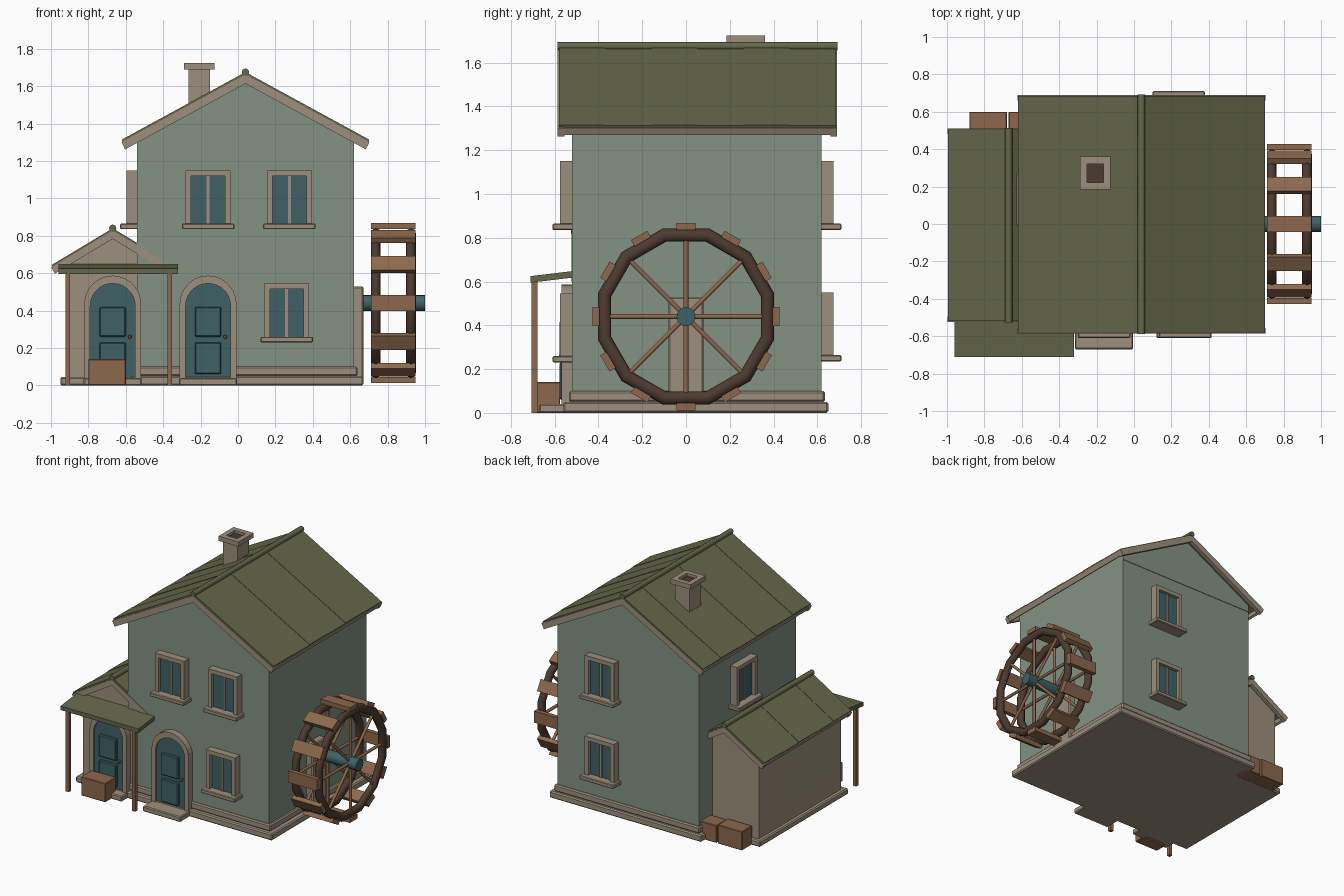
import bpy, bmesh, math
from mathutils import Matrix, Vector

cube = bpy.data.objects.get("Cube")
if cube:
    bpy.data.objects.remove(cube, do_unlink=True)


def material(name, rgb):
    m = bpy.data.materials.new(name)
    m.use_nodes = True
    m.diffuse_color = (*rgb, 1)
    m.node_tree.nodes["Principled BSDF"].inputs["Base Color"].default_value = (*rgb, 1)
    return m


SAGE = material("sage plaster", (0.23, 0.29, 0.225))
OLIVE = material("olive roof", (0.13, 0.137, 0.07))
TAN = material("tan stone", (0.34, 0.275, 0.205))
TEAL = material("teal paint", (0.05, 0.12, 0.135))
WOOD = material("warm wood", (0.27, 0.14, 0.075))
DARK = material("dark wood", (0.075, 0.043, 0.029))


def finish(name, bm, mat, smooth=False, matrix=None):
    bmesh.ops.recalc_face_normals(bm, faces=bm.faces)
    mesh = bpy.data.meshes.new(name)
    bm.to_mesh(mesh)
    bm.free()
    ob = bpy.data.objects.new(name, mesh)
    bpy.context.collection.objects.link(ob)
    mesh.materials.append(mat)
    if matrix:
        mesh.transform(matrix)
    for p in mesh.polygons:
        p.use_smooth = smooth
    return ob


def box(name, mat, x, y, z, bevel=0.0, matrix=None):
    """Box from (min, max) ranges on each axis."""
    bm = bmesh.new()
    bmesh.ops.create_cube(bm, size=1)
    for v in bm.verts:
        v.co = [(r[0] + r[1]) / 2 + c * (r[1] - r[0]) for r, c in zip((x, y, z), v.co)]
    if bevel:
        bmesh.ops.bevel(bm, geom=bm.edges[:], offset=bevel, segments=1, affect='EDGES')
    return finish(name, bm, mat, matrix=matrix)


def prism(name, mat, outline, y0, y1):
    """Extrude an x-z outline along y."""
    bm = bmesh.new()
    face = bm.faces.new([bm.verts.new((px, y0, pz)) for px, pz in outline])
    ext = bmesh.ops.extrude_face_region(bm, geom=[face])["geom"]
    for v in ext:
        if isinstance(v, bmesh.types.BMVert):
            v.co.y = y1
    return finish(name, bm, mat)


def rod(name, mat, a, b, r, sides=8):
    a, b = Vector(a), Vector(b)
    bm = bmesh.new()
    bmesh.ops.create_cone(bm, cap_ends=True, segments=sides, radius1=r, radius2=r, depth=(b - a).length)
    turn = (b - a).to_track_quat('Z', 'Y').to_matrix().to_4x4()
    ob = finish(name, bm, mat, True, Matrix.Translation((a + b) / 2) @ turn)
    for p in ob.data.polygons:
        p.use_smooth = len(p.vertices) == 4
    return ob


def gable_roof(name, ax, az, half, ez, y0, y1, panels, board):
    """Panelled slopes with verge boards, eave boards and a ridge roll."""
    slope = (az - ez) / half

    def strip(side, top, thick, start, end):
        tilt = thick * slope * 0.7
        return [(ax + side * start, az - slope * start - top),
                (ax + side * end, az - slope * end - top),
                (ax + side * (end - tilt), az - slope * (end - tilt) - top - thick),
                (ax + side * start, az - slope * start - top - thick)]

    step = (y1 - y0) / panels
    for side, label in ((-1, "right"), (1, "left")):
        for i in range(panels):
            prism(f"{name}_{label}_panel_{i}", OLIVE, strip(side, 0.003 * (i % 2), 0.02, 0, half),
                  y0 + i * step, y0 + (i + 1) * step)
        for end, ya in (("front", y0 - 0.006), ("back", y1 - 0.024)):
            prism(f"{name}_{label}_{end}_verge", TAN, strip(side, 0.012, board, 0, half + 0.003), ya, ya + 0.03)
        prism(f"{name}_{label}_eave_board", TAN, strip(side, 0.014, board * 0.8, half - 0.03, half), y0, y1)
    rod(f"{name}_ridge", OLIVE, (ax, y0 - 0.008, az), (ax, y1 + 0.008, az), 0.02)


def window(name, x, y, z, turn):
    """Framed two-pane window; z is the sill underside."""
    m = Matrix.Translation((x, y, z)) @ Matrix.Rotation(turn, 4, 'Z')
    box(name + "_glass", TEAL, (-0.1, 0.1), (-0.03, 0.01), (0.03, 0.3), matrix=m)
    box(name + "_mullion", TAN, (-0.008, 0.008), (-0.038, 0), (0.03, 0.3), matrix=m)
    box(name + "_head", TAN, (-0.12, 0.12), (-0.055, 0.01), (0.285, 0.315), matrix=m)
    box(name + "_sill", TAN, (-0.14, 0.14), (-0.09, 0.01), (0, 0.03), 0.005, m)
    for s in (-1, 1):
        box(f"{name}_jamb_{s}", TAN, sorted((s * 0.09, s * 0.12)), (-0.055, 0.01), (0.03, 0.29), matrix=m)


def arch(cx, r, z0, spring, n=14):
    curve = [(cx + r * math.cos(math.pi * i / n), spring + r * math.sin(math.pi * i / n)) for i in range(n + 1)]
    return [(cx + r, z0)] + curve + [(cx - r, z0)]


def door(name, cx, step_front):
    prism(name + "_leaf", TEAL, arch(cx, 0.122, 0.04, 0.425), -0.556, -0.49)
    prism(name + "_frame", TAN, arch(cx, 0.152, 0.04, 0.435) + arch(cx, 0.12, 0.04, 0.425)[::-1], -0.568, -0.49)
    for i, (za, zb) in enumerate(((0.06, 0.23), (0.26, 0.42))):
        box(f"{name}_panel_{i}", TEAL, (cx - 0.07, cx + 0.07), (-0.578, -0.55), (za, zb), 0.006)
    box(name + "_knob", WOOD, (cx + 0.082, cx + 0.1), (-0.58, -0.55), (0.25, 0.27), 0.004)
    box(name + "_step", TAN, (cx - 0.155, cx + 0.155), (step_front, -0.5), (0, 0.04), 0.006)


# Main house
box("house_walls", SAGE, (-0.54, 0.62), (-0.52, 0.62), (0.05, 1.28))
prism("house_gable", SAGE, [(-0.54, 1.28), (0.62, 1.28), (0.62, 1.33), (0.04, 1.645), (-0.54, 1.33)], -0.524, 0.624)
box("house_plinth", TAN, (-0.58, 0.67), (-0.56, 0.65), (0, 0.05), 0.008)
box("house_skirting", TAN, (-0.555, 0.64), (-0.535, 0.635), (0.05, 0.1), 0.008)
gable_roof("house_roof", 0.04, 1.675, 0.66, 1.315, -0.58, 0.685, 6, 0.05)

# Side annex
prism("annex_walls", TAN, [(-0.92, 0.04), (-0.42, 0.04), (-0.42, 0.67), (-0.67, 0.825), (-0.92, 0.67)], -0.505, 0.46)
box("annex_plinth", TAN, (-0.95, -0.5), (-0.55, 0.49), (0, 0.045), 0.008)
gable_roof("annex_roof", -0.67, 0.84, 0.325, 0.645, -0.518, 0.505, 5, 0.045)

# Doors and windows
door("house_door", -0.16, -0.67)
door("annex_door", -0.67, -0.63)
window("front_upper_right_window", -0.16, -0.52, 0.835, 0)
window("front_upper_left_window", 0.275, -0.52, 0.835, 0)
window("front_lower_window", 0.26, -0.52, 0.23, 0)
for label, z in (("upper", 0.835), ("lower", 0.235)):
    window(f"back_{label}_window", 0.24, 0.62, z, math.pi)
window("side_window", -0.54, 0.13, 0.835, -math.pi / 2)

# Porch
porch = box("porch_roof", OLIVE, (-0.96, -0.32), (-0.71, -0.5), (0.595, 0.625))
for v in porch.data.vertices:
    v.co.z += (v.co.y + 0.71) * 0.12
for label, x in (("right", -0.91), ("left", -0.365)):
    box(f"porch_{label}_post", WOOD, (x - 0.013, x + 0.013), (-0.705, -0.679), (0, 0.605))

# Crates
box("front_crate", WOOD, (-0.8, -0.6), (-0.7, -0.575), (0, 0.14), 0.004)
box("back_large_crate", WOOD, (-0.88, -0.68), (0.48, 0.6), (0, 0.14), 0.004)
box("back_small_crate", WOOD, (-0.67, -0.53), (0.48, 0.6), (0, 0.13), 0.004)

# Chimney with a hollow cap
cx, cy = -0.207, 0.272
box("chimney_shaft", TAN, (cx - 0.058, cx + 0.058), (cy - 0.068, cy + 0.068), (1.4, 1.695))
box("chimney_flue", DARK, (cx - 0.05, cx + 0.05), (cy - 0.055, cy + 0.055), (1.69, 1.705))
for s in (-1, 1):
    box(f"chimney_cap_x_{s}", TAN, sorted((cx + s * 0.045, cx + s * 0.082)), (cy - 0.088, cy + 0.088), (1.69, 1.725))
    box(f"chimney_cap_y_{s}", TAN, (cx - 0.046, cx + 0.046), sorted((cy + s * 0.05, cy + s * 0.088)), (1.69, 1.725))

# Water wheel
HUB = Vector((0.83, 0, 0.44))
box("axle_support", TAN, (0.61, 0.67), (-0.08, 0.08), (0, 0.53), 0.008)
rod("wheel_axle", TEAL, (0.62, 0, HUB.z), (1.0, 0, HUB.z), 0.043, 16)


def ring(name, x, sides=12, tube=8):
    bm = bmesh.new()
    loops = []
    for i in range(sides):
        a = 2 * math.pi * (i + 0.5) / sides
        loop = []
        for j in range(tube):
            b = 2 * math.pi * j / tube
            r = 0.385 + 0.031 * math.cos(b)
            loop.append(bm.verts.new((x + 0.026 * math.sin(b), r * math.cos(a), HUB.z + r * math.sin(a))))
        loops.append(loop)
    for i in range(sides):
        p, q = loops[i], loops[(i + 1) % sides]
        for j in range(tube):
            k = (j + 1) % tube
            bm.faces.new((p[j], p[k], q[k], q[j]))
    return finish(name, bm, DARK, True)


for label, x in (("inner", 0.737), ("outer", 0.925)):
    ring(f"wheel_{label}_ring", x)
    for i in range(8):
        a = math.pi * i / 4
        tip = (x, 0.37 * math.cos(a), HUB.z + 0.37 * math.sin(a))
        rod(f"wheel_{label}_spoke_{i}", WOOD, (x, 0, HUB.z), tip, 0.011)
for i in range(12):
    m = Matrix.Translation(HUB) @ Matrix.Rotation(i * math.pi / 6, 4, 'X')
    box(f"wheel_paddle_{i}", WOOD, (-0.12, 0.12), (0.395, 0.428), (-0.043, 0.043), matrix=m)
